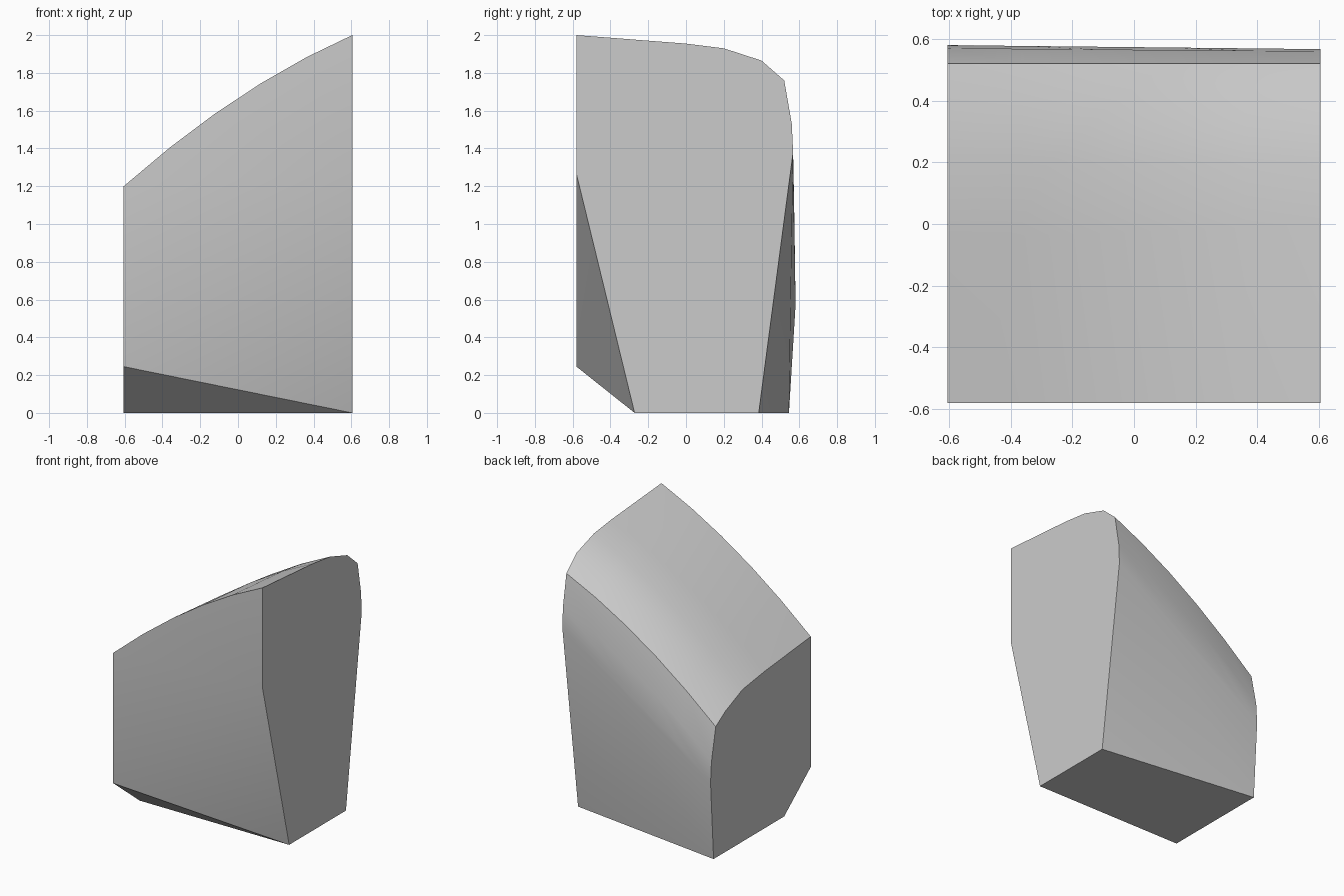
import bpy, bmesh
from math import radians

if "Cube" in bpy.data.objects:
    bpy.data.objects.remove(bpy.data.objects["Cube"])

# Crown profiles (y, z) at the low left end and the tall right end
LEFT = [(-.58, 1.2), (-.05, 1.15), (.21, 1.114), (.41, 1.03), (.52, .96), (.57, .72), (.58, .57)]
RIGHT = [(-.58, 2), (0, 1.955), (.2, 1.93), (.4, 1.865), (.52, 1.76), (.56, 1.53), (.567, 1.38)]
HALF = 0.605

# Lower corners: bevelled front, twisted back
points = [(-HALF, -.58, .245), (HALF, -.58, 1.265),
          (-HALF, -.272, 0), (HALF, -.272, 0),
          (-HALF, .545, 0), (HALF, .385, 0)]

# Sweep the crown from left to right with a slight upward bulge
STEPS = 5
for i in range(STEPS + 1):
    t = i / STEPS
    bulge = 0.27 * t * (1 - t)
    for (ya, za), (yb, zb) in zip(LEFT, RIGHT):
        points.append((HALF * (2 * t - 1), ya + (yb - ya) * t, za + (zb - za) * t + bulge))

# Wrap everything in a faceted convex block
bm = bmesh.new()
for p in points:
    bm.verts.new(p)
bmesh.ops.convex_hull(bm, input=bm.verts[:])
loose = [v for v in bm.verts if not v.link_faces]
bmesh.ops.delete(bm, geom=loose, context='VERTS')
bmesh.ops.dissolve_limit(bm, angle_limit=radians(0.5), verts=bm.verts[:], edges=bm.edges[:])
bmesh.ops.recalc_face_normals(bm, faces=bm.faces[:])
mesh = bpy.data.meshes.new("rock_block")
bm.to_mesh(mesh)
bm.free()
rock = bpy.data.objects.new("rock_block", mesh)
bpy.context.collection.objects.link(rock)

# Smooth crown, sharp cut edges
bpy.context.view_layer.objects.active = rock
rock.select_set(True)
bpy.ops.object.shade_smooth_by_angle(angle=radians(30))
